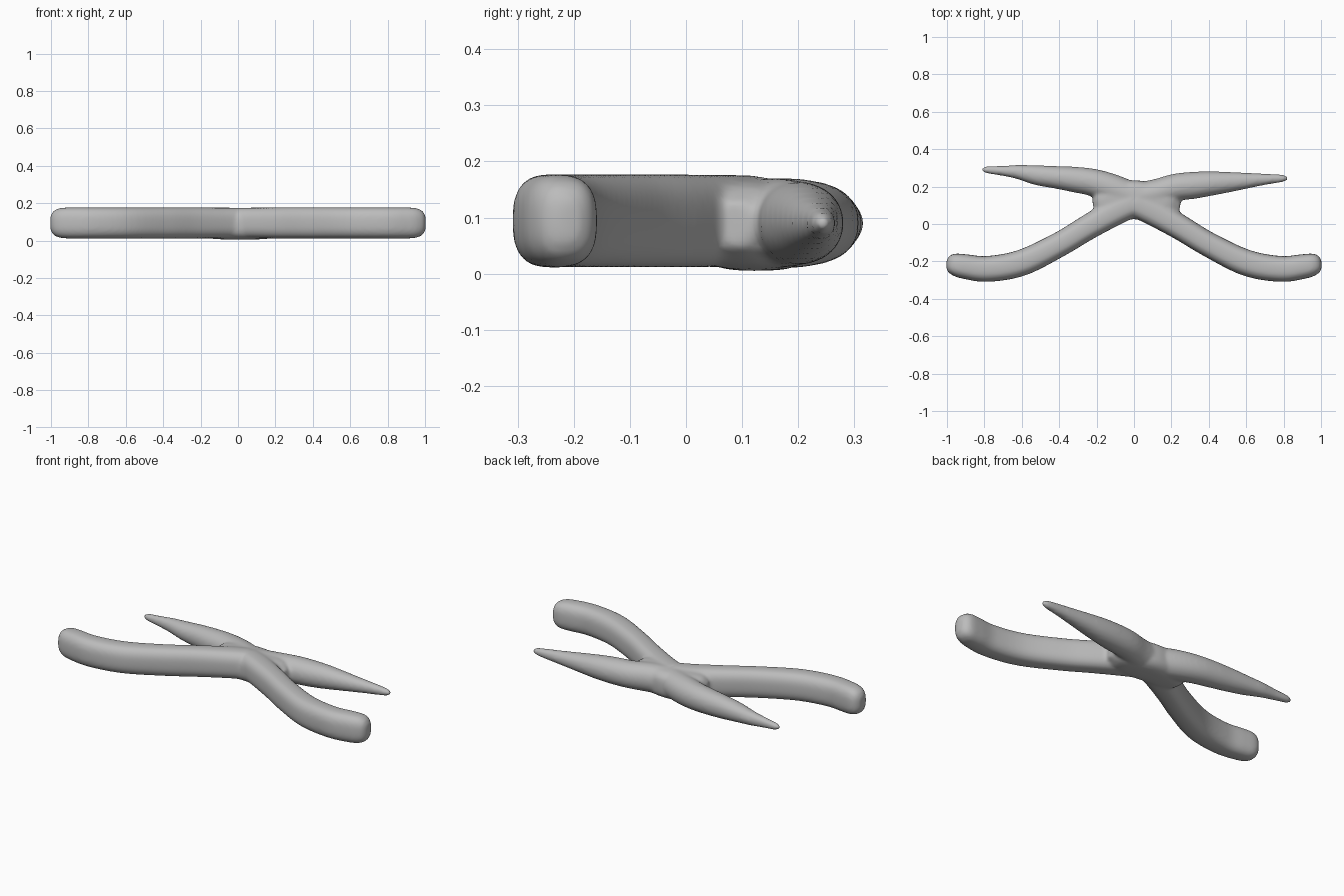
import bpy, bmesh, math
from mathutils import Vector

if "Cube" in bpy.data.objects:
    bpy.data.objects.remove(bpy.data.objects["Cube"])

grey = bpy.data.materials.new("grey")
grey.diffuse_color = (0.5, 0.5, 0.5, 1)
grey.use_nodes = True
grey.node_tree.nodes["Principled BSDF"].inputs["Base Color"].default_value = grey.diffuse_color
SIDES, STEPS = 32, 6


def spline(pts):
    """Catmull-Rom through tuples of any length."""
    v = [Vector(p) for p in pts]
    v = [v[0] * 2 - v[1]] + v + [v[-1] * 2 - v[-2]]
    out = []
    for a, b, c, d in zip(v, v[1:], v[2:], v[3:]):
        for k in range(STEPS):
            t = k / STEPS
            out.append(0.5 * (2 * b + (c - a) * t + (2 * a - 5 * b + 4 * c - d) * t * t
                              + (3 * b - 3 * c + d - a) * t ** 3))
    return out + [v[-2]]


def limb(bm, pts, zc, power):
    """Closed tube; each point is x, y, half width, half height."""
    path = spline([Vector(p) for p in pts])
    rings = []
    for i, p in enumerate(path):
        q, r = path[max(i - 1, 0)], path[min(i + 1, len(path) - 1)]
        tan = Vector((r[0] - q[0], r[1] - q[1], 0)).normalized()
        side = Vector((-tan.y, tan.x, 0))
        ring = []
        for k in range(SIDES):
            a = math.tau * k / SIDES
            c, s = math.cos(a), math.sin(a)
            u = math.copysign(abs(c) ** (2 / power), c) * max(p[2], 0.004)
            w = math.copysign(abs(s) ** (2 / power), s) * max(p[3], 0.004)
            ring.append(bm.verts.new(Vector((p[0], p[1], zc + w)) + side * u))
        rings.append(ring)
    for a, b in zip(rings, rings[1:]):
        for k in range(SIDES):
            j = (k + 1) % SIDES
            bm.faces.new((a[k], a[j], b[j], b[k]))
    bm.faces.new(rings[0][::-1])
    bm.faces.new(rings[-1])


bm = bmesh.new()

# thick curved front arms, mirrored
front = [(0.0, 0.11, .07, .082), (0.1, 0.065, .072, .082), (0.25, -0.02, .067, .083),
         (0.4, -0.11, .066, .083), (0.6, -0.207, .07, .083), (0.78, -0.24, .069, .083),
         (0.9, -0.228, .066, .083), (0.955, -0.217, .06, .078), (0.987, -0.212, .046, .062),
         (1.003, -0.21, .02, .035)]
for s in (1, -1):
    limb(bm, [(s * x, y, w, h) for x, y, w, h in front], 0.094, 2.7)

# tapered back arms
limb(bm, [(0, 0.14, .08, .08), (0.12, 0.165, .075, .08), (0.22, 0.195, .073, .075),
          (0.32, 0.207, .072, .072), (0.42, 0.217, .064, .065), (0.52, 0.225, .053, .053),
          (0.62, 0.233, .04, .041), (0.7, 0.239, .03, .032), (0.77, 0.243, .023, .024),
          (0.81, 0.244, .016, .016), (0.823, 0.244, .006, .006)], 0.09, 2.1)
limb(bm, [(0, 0.14, .08, .08), (-0.12, 0.19, .078, .08), (-0.22, 0.222, .073, .075),
          (-0.32, 0.238, .068, .07), (-0.42, 0.25, .06, .063), (-0.52, 0.261, .053, .052),
          (-0.62, 0.278, .038, .04), (-0.7, 0.284, .027, .03), (-0.77, 0.289, .021, .022),
          (-0.8, 0.29, .016, .016), (-0.815, 0.291, .006, .006)], 0.09, 2.1)

# central hub
limb(bm, [(-0.215, 0.09, .03, .04), (-0.18, 0.1, .08, .07), (-0.1, 0.12, .1, .08),
          (0, 0.13, .104, .082), (0.1, 0.115, .1, .081), (0.19, 0.1, .08, .072),
          (0.245, 0.09, .03, .04)], 0.087, 3)

bmesh.ops.recalc_face_normals(bm, faces=bm.faces)
mesh = bpy.data.meshes.new("crossed_arms_body")
bm.to_mesh(mesh)
bm.free()
body = bpy.data.objects.new("crossed_arms_body", mesh)
bpy.context.collection.objects.link(body)
mesh.materials.append(grey)

# fuse the parts into one softly blended skin
rm = body.modifiers.new("fuse", 'REMESH')
rm.mode, rm.voxel_size, rm.use_smooth_shade = 'VOXEL', 0.009, True
sm = body.modifiers.new("blend", 'SMOOTH')
sm.factor, sm.iterations = 0.5, 8
